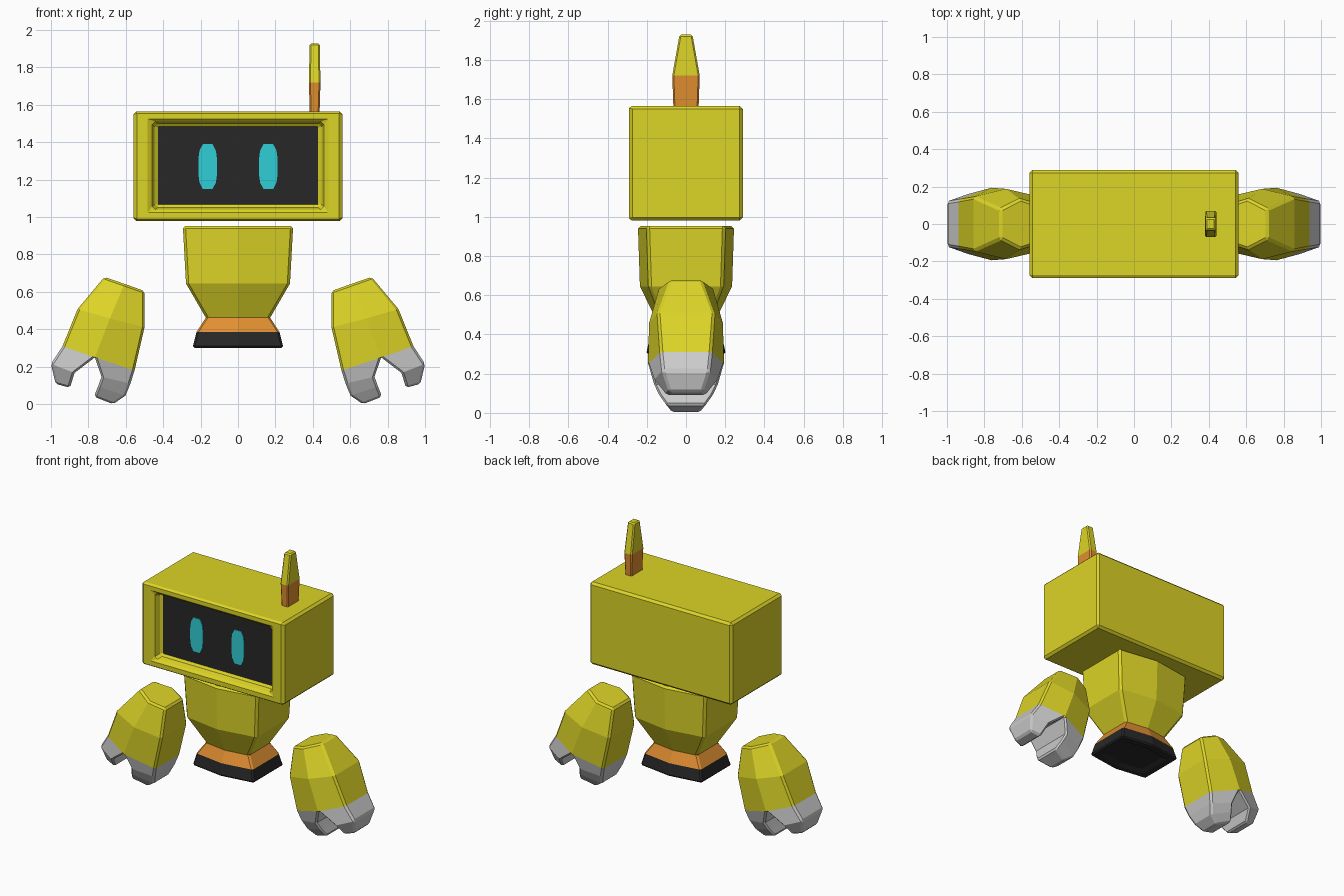
import bpy, bmesh, math

if "Cube" in bpy.data.objects:
    bpy.data.objects.remove(bpy.data.objects["Cube"])


def material(name, rgb):
    m = bpy.data.materials.new(name)
    m.diffuse_color = (*rgb, 1)
    m.use_nodes = True
    m.node_tree.nodes["Principled BSDF"].inputs["Base Color"].default_value = m.diffuse_color
    return m


YELLOW = material("yellow", (0.72, 0.66, 0.02))
ORANGE = material("orange", (0.75, 0.27, 0.03))
BLACK = material("black", (0.02, 0.02, 0.02))
CYAN = material("cyan", (0.03, 0.62, 0.68))


def loft(name, rings, mats=(), bands=None, caps=(True, True), bevel=0.012):
    """Skin a list of equal-length point rings; bands = material slot per band."""
    bm = bmesh.new()
    loops = [[bm.verts.new(p) for p in ring] for ring in rings]
    n = len(loops[0])
    bands = bands or [0] * (len(rings) - 1)
    for a, b, slot in zip(loops, loops[1:], bands):
        for i in range(n):
            j = (i + 1) % n
            bm.faces.new((a[i], a[j], b[j], b[i])).material_index = slot
    for loop, wanted, slot in ((loops[0], caps[0], bands[0]), (loops[-1], caps[1], bands[-1])):
        if wanted:
            bm.faces.new(loop).material_index = slot
    bmesh.ops.recalc_face_normals(bm, faces=bm.faces)
    mesh = bpy.data.meshes.new(name)
    bm.to_mesh(mesh)
    bm.free()
    for m in mats:
        mesh.materials.append(m)
    ob = bpy.data.objects.new(name, mesh)
    bpy.context.collection.objects.link(ob)
    if bevel:
        mod = ob.modifiers.new("edge_bevel", 'BEVEL')
        mod.width = bevel
        mod.segments = 1
        mod.limit_method = 'ANGLE'
        mod.angle_limit = math.radians(40)
    return ob


def rect_xz(hx, z0, z1, y):
    return [(-hx, y, z0), (hx, y, z0), (hx, y, z1), (-hx, y, z1)]


def hex_flat(hx, ye, yc, z):
    """Six-sided section: flat sides, front and back creased at the centre."""
    return [(hx, -ye, z), (hx, ye, z), (0, yc, z), (-hx, ye, z), (-hx, -ye, z), (0, -yc, z)]


# Head: box with a recessed front
loft("head", [rect_xz(0.56, 0.98, 1.565, 0.29), rect_xz(0.56, 0.98, 1.565, -0.29),
              rect_xz(0.465, 1.035, 1.515, -0.29), rect_xz(0.44, 1.055, 1.495, -0.225)],
     [YELLOW], bevel=0.016)
loft("screen", [rect_xz(0.435, 1.058, 1.492, -0.2), rect_xz(0.435, 1.058, 1.492, -0.228)],
     [BLACK], bevel=0)

# Eyes: long flat ovals on the screen
half = [(0.026, 0.12), (0.044, 0.085), (0.05, 0.04)]
side = half + [(x, -z) for x, z in reversed(half)]
oval = side + [(-x, -z) for x, z in side]
for s, name in ((-1, "right_eye"), (1, "left_eye")):
    loft(name, [[(s * 0.162 + x, y, 1.27 + z) for x, z in oval] for y in (-0.22, -0.234)],
         [CYAN], bevel=0)


# Antenna: orange foot, tapered yellow blade
def rect_xy(hx, hy, z):
    return [(0.41 + sx * hx, sy * hy, z) for sx, sy in ((-1, -1), (1, -1), (1, 1), (-1, 1))]


loft("antenna", [rect_xy(0.026, 0.064, 1.55), rect_xy(0.031, 0.07, 1.72), rect_xy(0.027, 0.033, 1.928)],
     [ORANGE, YELLOW], [0, 1], bevel=0.008)

# Torso and base
loft("torso", [hex_flat(0.295, 0.2, 0.245, 0.953), hex_flat(0.278, 0.19, 0.235, 0.645),
               hex_flat(0.172, 0.12, 0.145, 0.462)],
     [YELLOW], caps=(True, False), bevel=0.014)
loft("waist_and_base", [hex_flat(0.172, 0.12, 0.145, 0.462), hex_flat(0.222, 0.152, 0.185, 0.385),
                        hex_flat(0.243, 0.168, 0.203, 0.3), hex_flat(0.18, 0.12, 0.15, 0.3),
                        hex_flat(0.165, 0.11, 0.137, 0.315)],
     [ORANGE, BLACK], [0, 1, 1, 1], caps=(False, True), bevel=0.01)


# Hands: creased mitten with two grey fingers
def hand_ring(s, outer, inner, yo, yi, mid, ym):
    (ox, oz), (ix, iz), (mx, mz) = outer, inner, mid
    return [(s * ox, -yo, oz), (s * ox, yo, oz), (s * mx, ym, mz),
            (s * ix, yi, iz), (s * ix, -yi, iz), (s * mx, -ym, mz)]


def finger_ring(s, a, ya, b, yb):
    return [(s * a[0], -ya, a[1]), (s * a[0], ya, a[1]), (s * b[0], yb, b[1]), (s * b[0], -yb, b[1])]


knuckle_out, knuckle_in, knuckle_mid = (0.938, 0.31), (0.553, 0.18), (0.765, 0.25)
for s, tag in ((-1, "right"), (1, "left")):
    loft(tag + "_hand",
         [hand_ring(s, (0.714, 0.68), (0.5, 0.605), 0.08, 0.1, (0.607, 0.643), 0.135),
          hand_ring(s, (0.858, 0.508), (0.5, 0.41), 0.145, 0.145, (0.685, 0.458), 0.188),
          hand_ring(s, knuckle_out, knuckle_in, 0.13, 0.14, knuckle_mid, 0.194)],
         [YELLOW], caps=(True, False))
    loft(tag + "_outer_finger",
         [finger_ring(s, knuckle_out, 0.13, knuckle_mid, 0.194),
          finger_ring(s, (1.0, 0.215), 0.12, (0.874, 0.167), 0.165),
          finger_ring(s, (0.975, 0.108), 0.085, (0.898, 0.088), 0.1)],
         caps=(False, True))
    loft(tag + "_inner_finger",
         [finger_ring(s, knuckle_mid, 0.194, knuckle_in, 0.14),
          finger_ring(s, (0.73, 0.146), 0.165, (0.575, 0.11), 0.12),
          finger_ring(s, (0.748, 0.095), 0.14, (0.602, 0.045), 0.09),
          finger_ring(s, (0.77, 0.04), 0.1, (0.668, 0.0), 0.07)],
         caps=(False, True))
